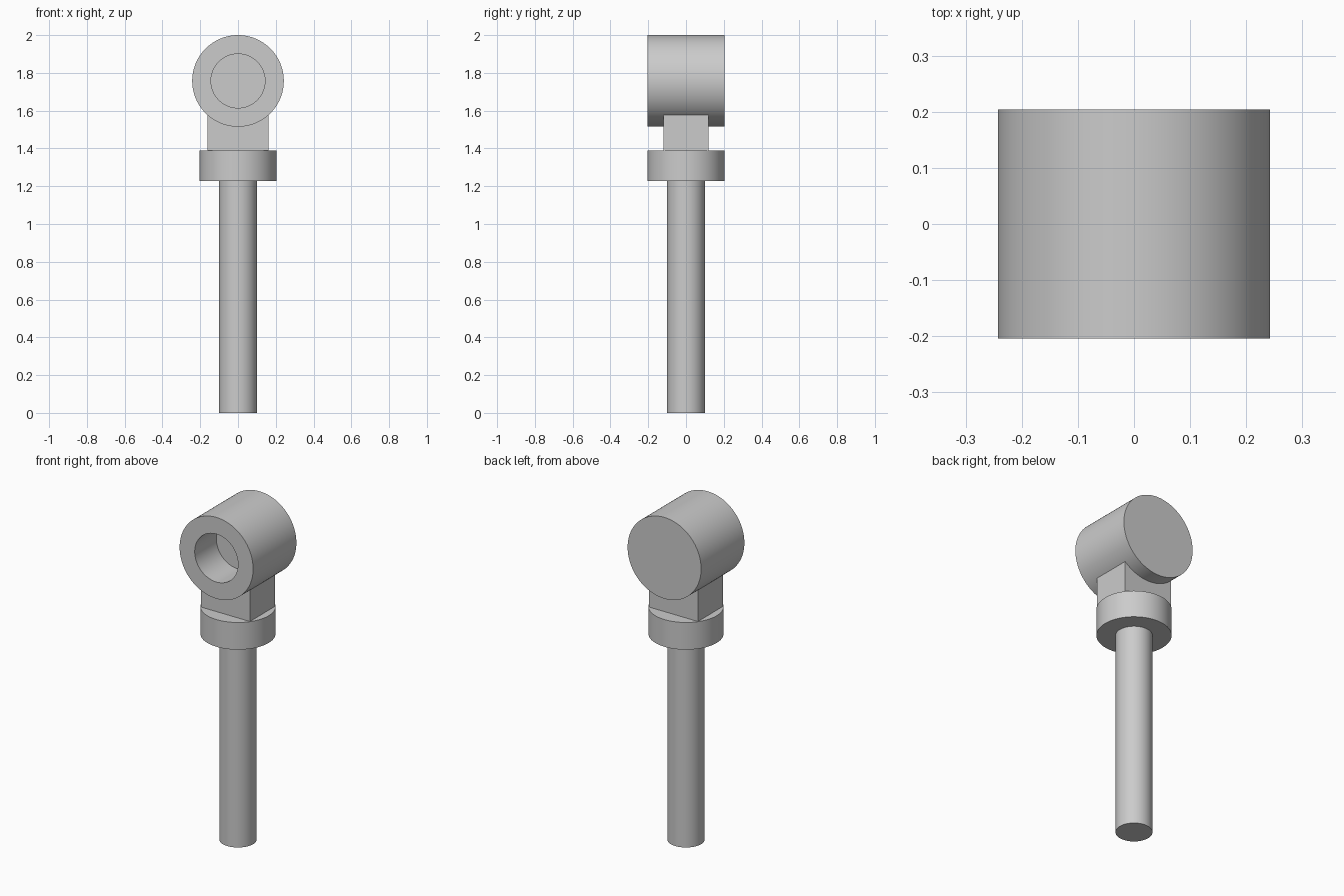
import bpy, bmesh, math
from mathutils import Matrix

if "Cube" in bpy.data.objects:
    bpy.data.objects.remove(bpy.data.objects["Cube"], do_unlink=True)

# Plain grey metal
GREY = (0.6, 0.6, 0.6, 1.0)
metal = bpy.data.materials.new("plain_grey")
metal.use_nodes = True
metal.diffuse_color = GREY
metal.node_tree.nodes["Principled BSDF"].inputs["Base Color"].default_value = GREY


def finish(name, bm):
    """Turn a bmesh into a named, smooth-shaded object."""
    bmesh.ops.recalc_face_normals(bm, faces=bm.faces)
    mesh = bpy.data.meshes.new(name)
    bm.to_mesh(mesh)
    bm.free()
    mesh.materials.append(metal)
    obj = bpy.data.objects.new(name, mesh)
    bpy.context.collection.objects.link(obj)
    bpy.ops.object.select_all(action='DESELECT')
    obj.select_set(True)
    bpy.context.view_layer.objects.active = obj
    bpy.ops.object.shade_smooth_by_angle(angle=math.radians(30))
    return obj


def lathe(name, profile, matrix=Matrix(), steps=96):
    """Revolve a (radius, height) profile about z, then place it."""
    bm = bmesh.new()
    verts = [bm.verts.new((r, 0, z)) for r, z in profile]
    edges = [bm.edges.new(pair) for pair in zip(verts, verts[1:])]
    bmesh.ops.spin(bm, geom=verts + edges, cent=(0, 0, 0), axis=(0, 0, 1),
                   angle=math.tau, steps=steps)
    bmesh.ops.remove_doubles(bm, verts=bm.verts, dist=1e-5)
    bmesh.ops.transform(bm, matrix=matrix, verts=bm.verts)
    return finish(name, bm)


def rod(name, radius, bottom, top):
    return lathe(name, [(0, bottom), (radius, bottom), (radius, top), (0, top)])


# Shaft, set slightly into the collar
rod("shaft", 0.1, 0, 1.25)
rod("collar", 0.203, 1.228, 1.39)

# Rectangular neck between collar and barrel
low, high = 1.38, 1.59
bm = bmesh.new()
bmesh.ops.create_cube(bm, size=1, matrix=Matrix.Translation((0, 0, (low + high) / 2))
                      @ Matrix.Diagonal((0.324, 0.238, high - low, 1)))
finish("neck", bm)

# Horizontal barrel with a blind bore opening to the front
R, BORE, HALF = 0.2425, 0.143, 0.204
lathe("barrel",
      [(0, -HALF), (R, -HALF), (R, HALF), (BORE, HALF), (BORE, 0), (0, 0)],
      Matrix.Translation((0, 0, 2 - R)) @ Matrix.Rotation(math.pi / 2, 4, 'X'))
